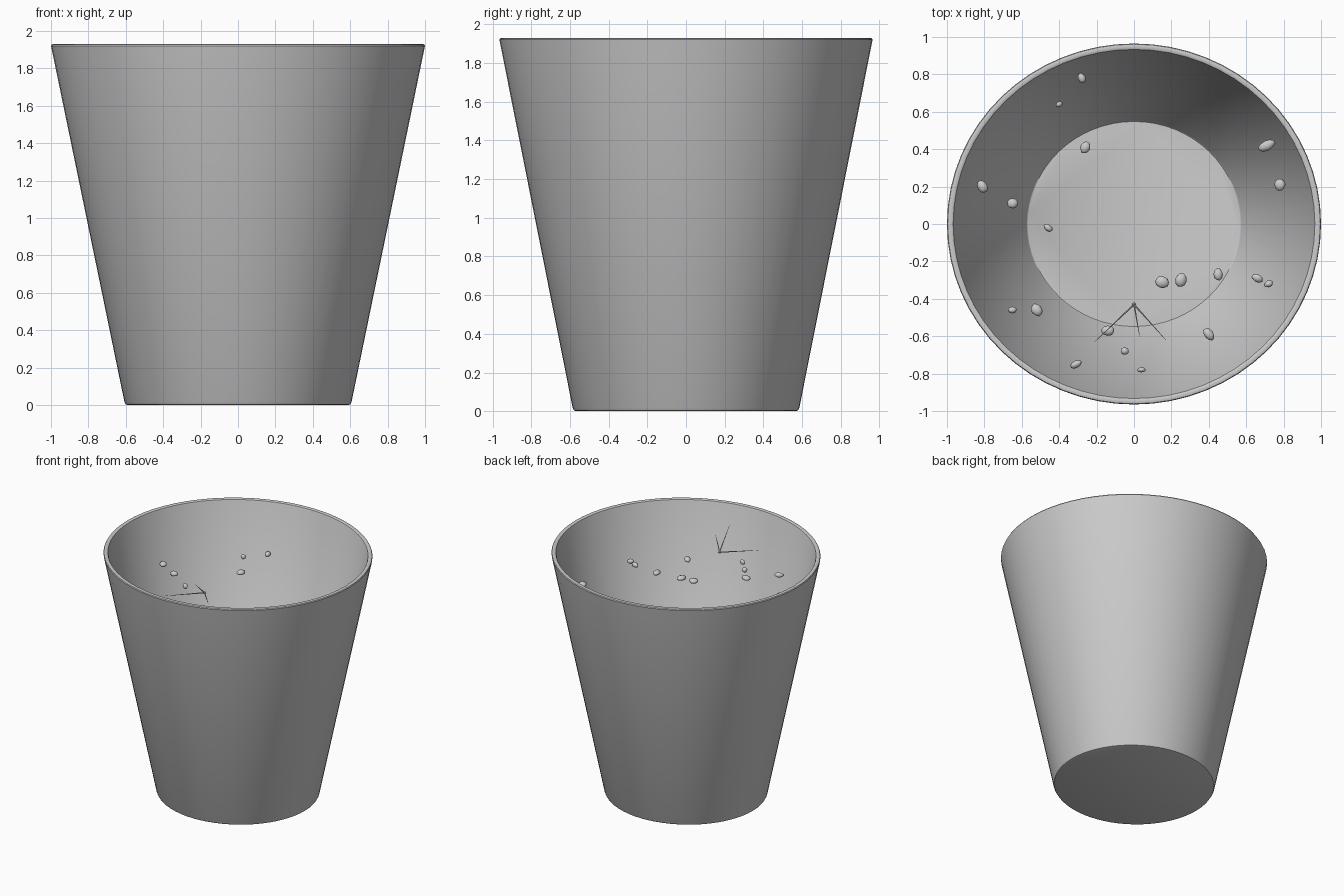
import bpy, bmesh, math, random
from mathutils import Vector, Matrix

random.seed(4)
cube = bpy.data.objects.get("Cube")
if cube:
    bpy.data.objects.remove(cube, do_unlink=True)

grey = bpy.data.materials.new("light_grey")
grey.use_nodes = True
grey.diffuse_color = (0.6, 0.6, 0.6, 1)
grey.node_tree.nodes["Principled BSDF"].inputs["Base Color"].default_value = (0.6, 0.6, 0.6, 1)


def add_object(name, bm, angle):
    bmesh.ops.recalc_face_normals(bm, faces=bm.faces)
    mesh = bpy.data.meshes.new(name)
    bm.to_mesh(mesh)
    bm.free()
    mesh.materials.append(grey)
    obj = bpy.data.objects.new(name, mesh)
    bpy.context.collection.objects.link(obj)
    bpy.ops.object.select_all(action='DESELECT')
    obj.select_set(True)
    bpy.context.view_layer.objects.active = obj
    bpy.ops.object.shade_smooth_by_angle(angle=math.radians(angle))
    return obj


# Cup: one profile (radius, height) from outer base over the rim to inner floor
DEPTH = 0.965   # the cup is slightly narrower front to back
SEGMENTS = 64
profile = [(0.588, 0.0), (0.600, 0.004), (0.607, 0.016), (0.998, 1.912),
           (1.0, 1.921), (0.996, 1.928), (0.988, 1.93), (0.974, 1.93),
           (0.967, 1.926), (0.963, 1.915), (0.574, 0.04), (0.568, 0.035)]
bm = bmesh.new()
rings = []
for r, z in profile:
    ring = []
    for i in range(SEGMENTS):
        a = math.tau * i / SEGMENTS
        ring.append(bm.verts.new((r * math.cos(a), r * DEPTH * math.sin(a), z)))
    rings.append(ring)
for low, high in zip(rings, rings[1:]):
    for i in range(SEGMENTS):
        j = (i + 1) % SEGMENTS
        bm.faces.new((low[i], low[j], high[j], high[i]))
bm.faces.new(rings[0][::-1])   # underside
bm.faces.new(rings[-1])        # inner floor
add_object("cup", bm, 40)

# Small bubbles floating on one level: x, y, half length, half width, turn in degrees
LEVEL = 1.55
bubbles = [
    (-0.28, 0.78, 0.028, 0.021, 110), (-0.40, 0.64, 0.020, 0.015, 30),
    (-0.26, 0.41, 0.035, 0.027, 70), (-0.81, 0.20, 0.035, 0.027, 120),
    (-0.65, 0.11, 0.030, 0.028, 0), (-0.46, -0.02, 0.029, 0.018, 140),
    (0.71, 0.42, 0.050, 0.028, 25), (0.78, 0.21, 0.034, 0.030, 90),
    (0.15, -0.31, 0.037, 0.032, 160), (0.25, -0.30, 0.038, 0.030, 80),
    (0.45, -0.27, 0.033, 0.025, 90), (0.66, -0.29, 0.033, 0.022, 155),
    (0.72, -0.32, 0.024, 0.019, 20), (0.40, -0.59, 0.038, 0.025, 130),
    (-0.14, -0.57, 0.035, 0.028, 0), (-0.05, -0.68, 0.022, 0.020, 0),
    (0.04, -0.78, 0.023, 0.014, 0), (-0.31, -0.75, 0.035, 0.020, 25),
    (-0.52, -0.46, 0.036, 0.028, 125), (-0.65, -0.46, 0.023, 0.018, 0),
]
bm = bmesh.new()
for x, y, length, width, turn in bubbles:
    matrix = (Matrix.Translation((x, y, LEVEL))
              @ Matrix.Rotation(math.radians(turn), 4, 'Z')
              @ Matrix.Diagonal((length, width, 0.02, 1)))
    blob = bmesh.ops.create_icosphere(bm, subdivisions=2, radius=1, matrix=matrix)
    centre = Vector((x, y, LEVEL))
    for v in blob["verts"]:
        v.co = centre + (v.co - centre) * random.uniform(0.9, 1.06)
add_object("bubbles", bm, 50)

# Thin splinters spreading from a small knot near the front wall
knot = Vector((0, -0.43, 1.775))
bm = bmesh.new()
bmesh.ops.create_icosphere(bm, subdivisions=1, radius=0.012,
                           matrix=Matrix.Translation(knot))
for tip in ((-0.21, -0.63, 1.77), (0.03, -0.60, 1.92), (0.17, -0.62, 1.80)):
    along = Vector(tip) - knot
    matrix = (Matrix.Translation(knot + along / 2)
              @ along.to_track_quat('Z', 'Y').to_matrix().to_4x4())
    bmesh.ops.create_cone(bm, segments=5, radius1=0.005, radius2=0.001,
                          depth=along.length, cap_ends=True, matrix=matrix)
add_object("splinters", bm, 40)
